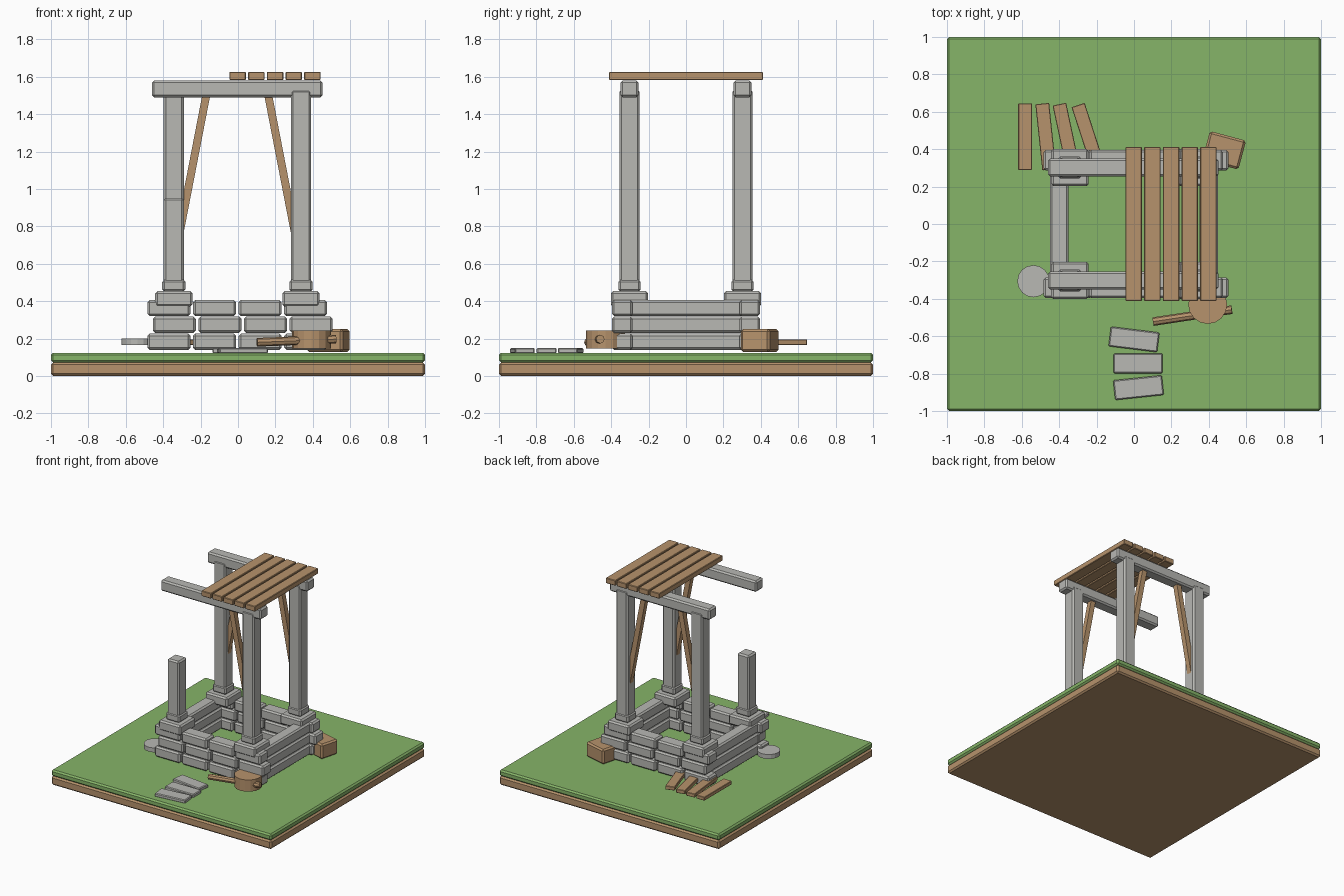
import bpy, math
from mathutils import Vector

if "Cube" in bpy.data.objects:
    bpy.data.objects.remove(bpy.data.objects["Cube"])


def material(name, rgb):
    m = bpy.data.materials.new(name)
    m.diffuse_color = (*rgb, 1)
    m.use_nodes = True
    m.node_tree.nodes["Principled BSDF"].inputs["Base Color"].default_value = m.diffuse_color
    return m


STONE = material("grey_stone", (0.48, 0.48, 0.455))
WOOD = material("brown_wood", (0.47, 0.29, 0.15))
GRASS = material("green_grass", (0.24, 0.46, 0.14))


def finish(name, mat, bevel):
    ob = bpy.context.object
    ob.name = name
    ob.data.materials.append(mat)
    if bevel:
        bpy.ops.object.transform_apply(location=False, rotation=False, scale=True)
        mod = ob.modifiers.new("chamfer", 'BEVEL')
        mod.width = bevel
        mod.segments = 1
    return ob


def block(name, mat, center, size, bevel=0.012, rot=(0, 0, 0)):
    bpy.ops.mesh.primitive_cube_add(size=1, location=center, rotation=rot)
    bpy.context.object.scale = size
    return finish(name, mat, bevel)


def span(name, mat, x, y, z, bevel=0.012):
    """Box given by its extents on each axis."""
    center = [(a + b) / 2 for a, b in (x, y, z)]
    return block(name, mat, center, [b - a for a, b in (x, y, z)], bevel)


def disc(name, mat, center, r, depth, sides=16):
    bpy.ops.mesh.primitive_cylinder_add(vertices=sides, radius=r, depth=depth, location=center)
    return finish(name, mat, 0)


# ground slab
span("earth_base", WOOD, (-1, 1), (-1, 1), (0, 0.072))
span("grass_top", GRASS, (-1, 1), (-1, 1), (0.072, 0.124))

# well wall: three staggered courses, front and back blocks plus long side stones
for i, (z0, z1) in enumerate([(0.14, 0.226), (0.231, 0.317), (0.32, 0.406)]):
    start = -0.455 if i == 1 else -0.484
    for k in range(4):
        x0 = start + k * 0.2435
        for s, tag in ((-1, "front"), (1, "back")):
            y = sorted((s * 0.396, s * 0.285))
            span(f"{tag}_wall_stone", STONE, (x0, x0 + 0.23), y, (z0, z1))
    for x in (-0.4, 0.4):
        span("side_wall_stone", STONE, (x - 0.05, x + 0.05), (-0.39, 0.39), (z0, z1))

# stepped post bases, posts and braces
for sx in (-1, 1):
    for sy in (-1, 1):
        x, y = 0.34 * sx - 0.003, 0.302 * sy
        block("post_base", STONE, (x, y, 0.412), (0.2, 0.2, 0.082))
        block("post_collar", STONE, (x, y, 0.483), (0.124, 0.12, 0.065))
        broken = sx < 0 and sy < 0
        top = 0.952 if broken else 1.53
        span("broken_post" if broken else "post", STONE,
             (x - 0.054, x + 0.054), (y - 0.054, y + 0.054), (0.45, top))
        if not broken:
            a = Vector((0.165 * sx - 0.004, y, 1.505))
            b = Vector((0.312 * sx - 0.004, y, 0.745))
            d = a - b
            block("brace", WOOD, (a + b) / 2, (0.042, 0.042, d.length), 0,
                  (0, math.atan2(d.x, d.z), 0))

# top beams and roof planks
for s in (-1, 1):
    span("top_beam", STONE, (-0.46, 0.452), (s * 0.302 - 0.049, s * 0.302 + 0.049), (1.49, 1.58))
for k in range(5):
    x0 = -0.046 + k * 0.1
    span("roof_plank", WOOD, (x0, x0 + 0.088), (-0.412, 0.412), (1.582, 1.626), 0.004)

# fallen planks behind the well
for x, ang in ((-0.582, 0), (-0.472, 6), (-0.362, 12), (-0.244, 18)):
    block("fallen_plank", WOOD, (x, 0.467, 0.18), (0.074, 0.355, 0.03), 0.003,
          (0, 0, math.radians(ang)))

# path stones at the front
for x, y, ang in ((0, -0.617, -7), (0.022, -0.745, 0), (0.024, -0.875, 6)):
    block("path_stone", STONE, (x, y, 0.135), (0.262, 0.106, 0.03), 0.006,
          (0, 0, math.radians(ang)))

# loose round stone and wooden chunk
disc("round_stone", STONE, (-0.538, -0.306, 0.183), 0.086, 0.036)
block("wooden_chunk", WOOD, (0.482, 0.394, 0.19), (0.2, 0.16, 0.122), 0.012,
      (0, 0, math.radians(-15)))

# log with a stick through it
disc("log", WOOD, (0.394, -0.43, 0.195), 0.104, 0.096)
a, b = Vector((0.102, -0.522, 0.18)), Vector((0.523, -0.458, 0.197))
stick = disc("log_stick", WOOD, (a + b) / 2, 0.023, (b - a).length, 8)
stick.rotation_euler = (b - a).to_track_quat('Z', 'Y').to_euler()
